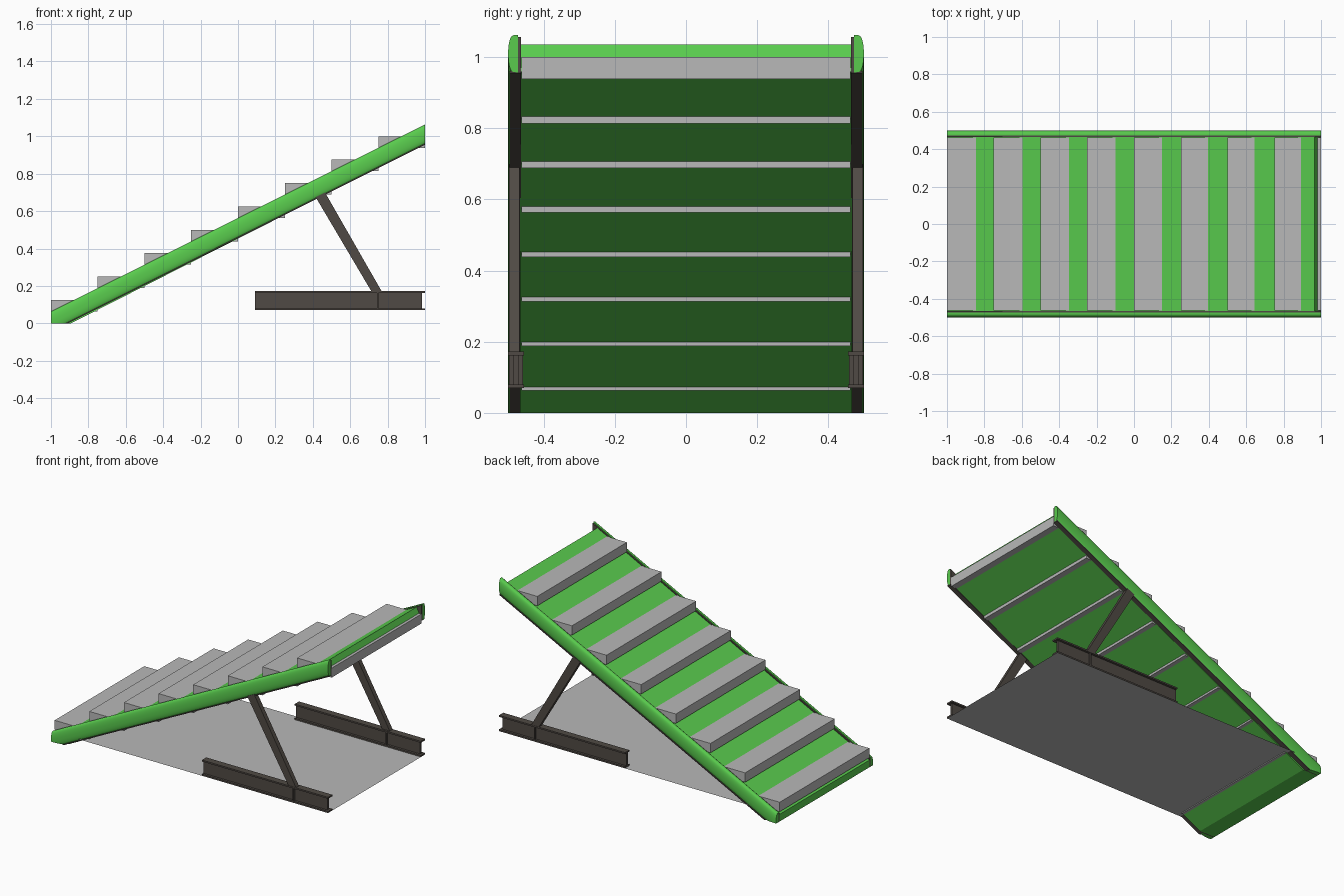
import bpy, bmesh, math

if "Cube" in bpy.data.objects:
    bpy.data.objects.remove(bpy.data.objects["Cube"])


def material(name, rgb):
    m = bpy.data.materials.new(name)
    m.diffuse_color = (*rgb, 1)
    m.use_nodes = True
    m.node_tree.nodes["Principled BSDF"].inputs["Base Color"].default_value = m.diffuse_color
    return m


GREEN = material("green paint", (0.10, 0.60, 0.075))
GREY = material("light grey", (0.48, 0.48, 0.48))
BROWN = material("dark brown steel", (0.08, 0.068, 0.058))


def finish(name, bm, mat):
    bmesh.ops.recalc_face_normals(bm, faces=bm.faces[:])
    me = bpy.data.meshes.new(name)
    bm.to_mesh(me)
    bm.free()
    me.materials.append(mat)
    ob = bpy.data.objects.new(name, me)
    bpy.context.collection.objects.link(ob)
    return ob


def loft(name, a, b, mat):
    """Solid between two matching outlines, cut off flat at the floor."""
    bm = bmesh.new()
    va = [bm.verts.new(p) for p in a]
    vb = [bm.verts.new(p) for p in b]
    n = len(va)
    bm.faces.new(va)
    bm.faces.new(vb)
    for i in range(n):
        j = (i + 1) % n
        bm.faces.new((va[i], va[j], vb[j], vb[i]))
    if min(v.co.z for v in bm.verts) < 0:
        bmesh.ops.bisect_plane(bm, geom=bm.verts[:] + bm.edges[:] + bm.faces[:],
                               plane_co=(0, 0, 0), plane_no=(0, 0, 1), clear_inner=True)
        bmesh.ops.holes_fill(bm, edges=[e for e in bm.edges if e.is_boundary])
    return finish(name, bm, mat)


def side_shape(name, xz, y0, y1, mat):
    """Outline in the x-z plane, extruded across y."""
    return loft(name, [(x, y0, z) for x, z in xz], [(x, y1, z) for x, z in xz], mat)


def rail_shape(name, yz, mat):
    """Cross-section swept up the slope from x=-1 to x=1."""
    return loft(name, [(-1, y, z + 0.01) for y, z in yz],
                [(1, y, z + 1.01) for y, z in yz], mat)


def box(name, x0, x1, y0, y1, z0, z1, mat):
    return side_shape(name, [(x0, z0), (x1, z0), (x1, z1), (x0, z1)], y0, y1, mat)


# Sloping green slab with square-cut upper end
side_shape("sloping_slab", [(-1, 0.047), (-1, 0), (-0.893, 0), (1, 0.96), (0.965, 1.036)],
           -0.466, 0.466, GREEN)

# Treads, piercing the slab
for k in range(8):
    x, z = -1 + 0.25 * k, 0.125 * (k + 1)
    box(f"tread_{k + 1}", x, x + 0.25, -0.462, 0.462, z - 0.0615, z, GREY)

# Floor sheet under the stair
bm = bmesh.new()
bm.faces.new([bm.verts.new(p) for p in
              ((-0.8, -0.5, 0.069), (1, -0.5, 0.069), (1, 0.5, 0.069), (-0.8, 0.5, 0.069))])
finish("floor_sheet", bm, GREY)

for s, side in ((-1, "front"), (1, "back")):
    # Rounded green side rail
    pts = [(s * 0.472, -0.0525)]
    for i in range(17):
        a = -math.pi / 2 + math.pi * i / 16
        pts.append((s * (0.478 + 0.022 * math.cos(a) ** 0.6 if 0 < i < 16 else 0.478),
                    0.0525 * math.sin(a)))
    pts.append((s * 0.472, 0.0525))
    pts = [(s * abs(y), z) for y, z in pts]
    rail = rail_shape(f"{side}_side_rail", pts, GREEN)
    bpy.ops.object.select_all(action='DESELECT')
    rail.select_set(True)
    bpy.context.view_layer.objects.active = rail
    bpy.ops.object.shade_smooth_by_angle(angle=math.radians(40))

    # Brown angle lining the inside and underside of the rail
    rail_shape(f"{side}_rail_angle",
               [(s * 0.464, 0.046), (s * 0.473, 0.046), (s * 0.473, -0.049),
                (s * 0.496, -0.049), (s * 0.496, -0.055), (s * 0.464, -0.055)], BROWN)

    # I-beam base: two flanges, web and stiffener
    ya, yb = s * 0.456, s * 0.5
    box(f"{side}_beam_top_flange", 0.09, 1, ya, yb, 0.162, 0.172, BROWN)
    box(f"{side}_beam_bottom_flange", 0.09, 1, ya, yb, 0.07, 0.08, BROWN)
    box(f"{side}_beam_web", 0.09, 0.985, s * 0.471, s * 0.485, 0.08, 0.162, BROWN)
    box(f"{side}_beam_stiffener", 0.742, 0.75, s * 0.458, s * 0.498, 0.08, 0.162, BROWN)

    # Slanted strut
    side_shape(f"{side}_strut", [(0.715, 0.168), (0.77, 0.168), (0.465, 0.70), (0.415, 0.675)],
               s * 0.468, s * 0.498, BROWN)
